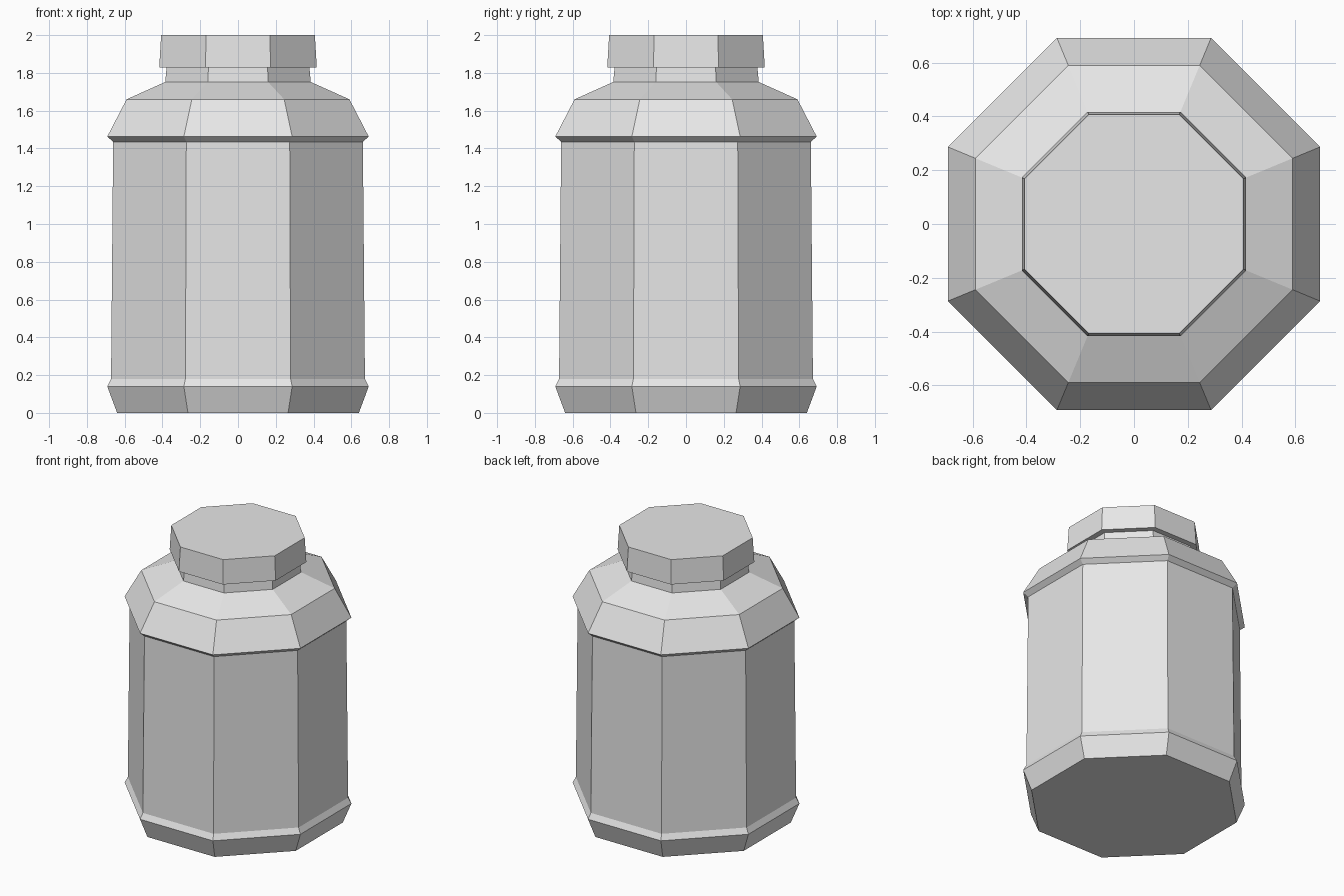
import bpy, bmesh, math

cube = bpy.data.objects.get("Cube")
if cube:
    bpy.data.objects.remove(cube, do_unlink=True)

SIDES = 8

# Single plain grey for the whole container
grey = bpy.data.materials.new("light grey")
grey.use_nodes = True
colour = (0.8, 0.8, 0.8, 1)
grey.diffuse_color = colour
grey.node_tree.nodes["Principled BSDF"].inputs["Base Color"].default_value = colour


def octagonal_part(name, profile):
    """Stack octagon rings from (flat-to-centre distance, height) pairs, capped at both ends."""
    bm = bmesh.new()
    rings = []
    for apothem, z in profile:
        r = apothem / math.cos(math.pi / SIDES)
        angles = [(i + 0.5) * math.tau / SIDES for i in range(SIDES)]
        rings.append([bm.verts.new((r * math.cos(a), r * math.sin(a), z)) for a in angles])
    for low, high in zip(rings, rings[1:]):
        for i in range(SIDES):
            j = (i + 1) % SIDES
            bm.faces.new((low[i], low[j], high[j], high[i]))
    bm.faces.new(rings[0][::-1])
    bm.faces.new(rings[-1])
    mesh = bpy.data.meshes.new(name)
    bm.to_mesh(mesh)
    bm.free()
    mesh.materials.append(grey)
    obj = bpy.data.objects.new(name, mesh)
    bpy.context.collection.objects.link(obj)
    return obj


# Jar with flared foot, slightly tapered wall, shoulder rim and neck
octagonal_part("jar_body", [
    (0.64, 0), (0.692, 0.14), (0.672, 0.18), (0.661, 1.435),
    (0.692, 1.463), (0.59, 1.66), (0.385, 1.752), (0.378, 1.83),
])

# Overhanging lid
octagonal_part("lid", [(0.417, 1.828), (0.407, 2.0)])
